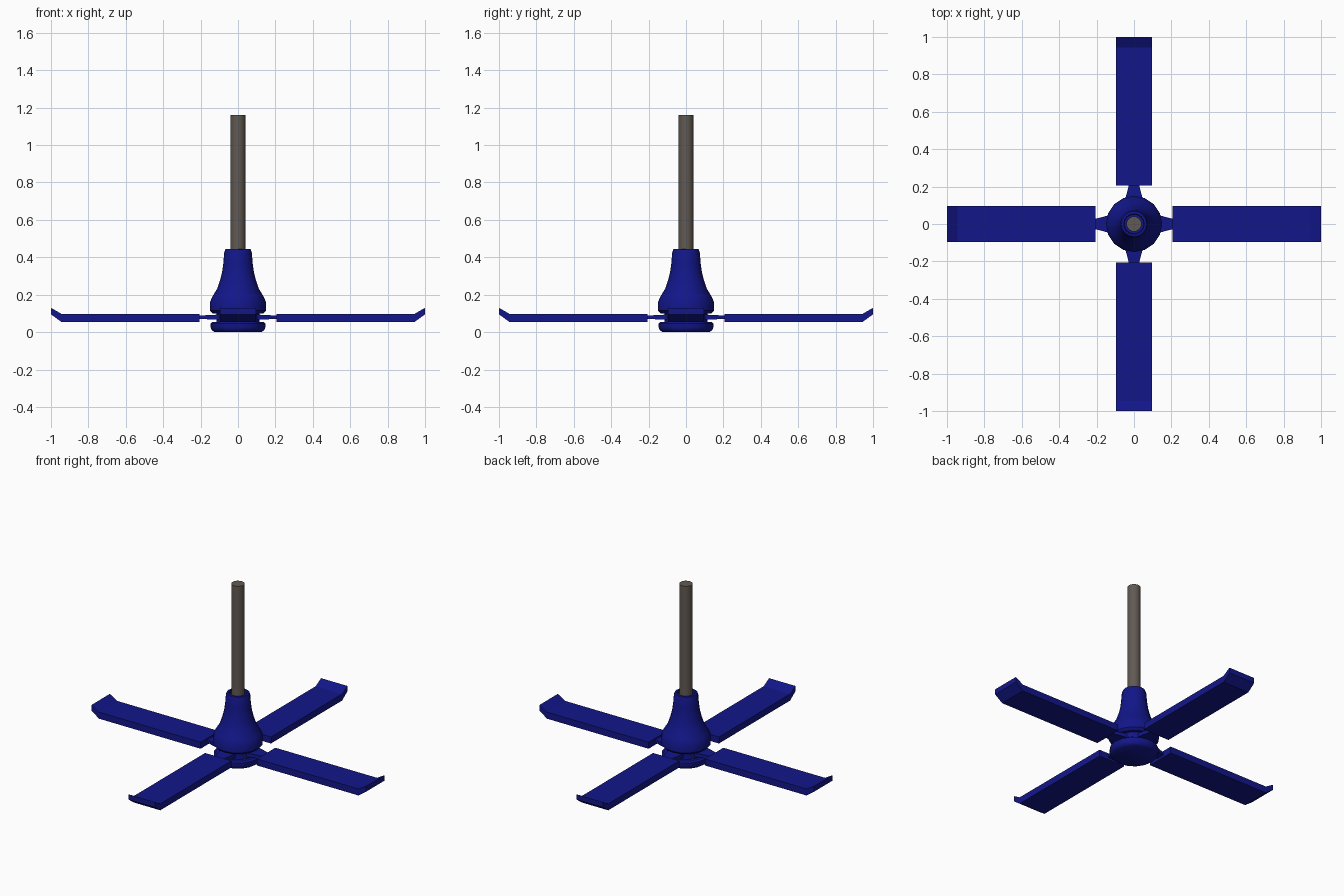
import bpy, bmesh, math
from mathutils import Matrix

if "Cube" in bpy.data.objects:
    bpy.data.objects.remove(bpy.data.objects["Cube"])


def material(name, color):
    m = bpy.data.materials.new(name)
    m.diffuse_color = color
    m.use_nodes = True
    m.node_tree.nodes["Principled BSDF"].inputs["Base Color"].default_value = m.diffuse_color
    return m


BLUE = material("blue_paint", (0.006, 0.008, 0.25, 1))
METAL = material("dark_metal", (0.12, 0.10, 0.085, 1))


def finish(name, bm, mat, smooth=False):
    bmesh.ops.recalc_face_normals(bm, faces=bm.faces)
    me = bpy.data.meshes.new(name)
    bm.to_mesh(me)
    bm.free()
    me.materials.append(mat)
    ob = bpy.data.objects.new(name, me)
    bpy.context.collection.objects.link(ob)
    if smooth:
        bpy.ops.object.select_all(action='DESELECT')
        ob.select_set(True)
        bpy.context.view_layer.objects.active = ob
        bpy.ops.object.shade_smooth_by_angle(angle=math.radians(35))
    return ob


def lathe(name, profile, mat, segments=16):
    bm = bmesh.new()
    vs = [bm.verts.new((r, 0, z)) for r, z in profile]
    es = [bm.edges.new(p) for p in zip(vs, vs[1:])]
    bmesh.ops.spin(bm, geom=vs + es, cent=(0, 0, 0), axis=(0, 0, 1),
                   angle=math.tau, steps=segments)
    bmesh.ops.remove_doubles(bm, verts=bm.verts, dist=1e-5)
    return finish(name, bm, mat, True)


def sweep(name, sections, angle, mat):
    # Rectangular sections (x, half width, bottom z, top z), skinned along x
    bm = bmesh.new()
    rings = [[bm.verts.new(c) for c in
              ((x, -w, b), (x, w, b), (x, w, t), (x, -w, t))]
             for x, w, b, t in sections]
    for a, b in zip(rings, rings[1:]):
        for i in range(4):
            j = (i + 1) % 4
            bm.faces.new((a[i], a[j], b[j], b[i]))
    bm.faces.new(rings[0])
    bm.faces.new(rings[-1])
    bmesh.ops.transform(bm, matrix=Matrix.Rotation(angle, 4, 'Z'), verts=bm.verts)
    return finish(name, bm, mat)


# Bell-shaped motor housing
lathe("motor_housing", [
    (0, 0.10), (0.135, 0.10), (0.15, 0.115), (0.15, 0.16), (0.137, 0.19),
    (0.11, 0.235), (0.095, 0.28), (0.085, 0.32), (0.078, 0.37), (0.074, 0.425),
    (0.068, 0.443), (0.055, 0.445), (0.052, 0.43), (0, 0.43)], BLUE)

# Rotor core and bottom cap
lathe("rotor_core", [(0, 0.05), (0.115, 0.05), (0.115, 0.105), (0, 0.105)], BLUE)
lathe("bottom_cap", [
    (0, 0), (0.125, 0), (0.14, 0.01), (0.146, 0.025), (0.146, 0.047),
    (0.135, 0.055), (0, 0.055)], BLUE)

# Hanging rod
lathe("hanging_rod", [(0, 0.42), (0.04, 0.42), (0.04, 1.16), (0, 1.16)], METAL, 24)

# Four blades with upturned tips, each on a tapered bracket
for i in range(4):
    a = i * math.pi / 2
    sweep(f"blade_{i + 1}", [
        (0.205, 0.096, 0.055, 0.098), (0.945, 0.096, 0.055, 0.098),
        (1.0, 0.096, 0.095, 0.13)], a, BLUE)
    sweep(f"blade_bracket_{i + 1}", [
        (0.09, 0.055, 0.066, 0.094), (0.14, 0.045, 0.068, 0.092),
        (0.21, 0.027, 0.07, 0.088)], a, BLUE)
